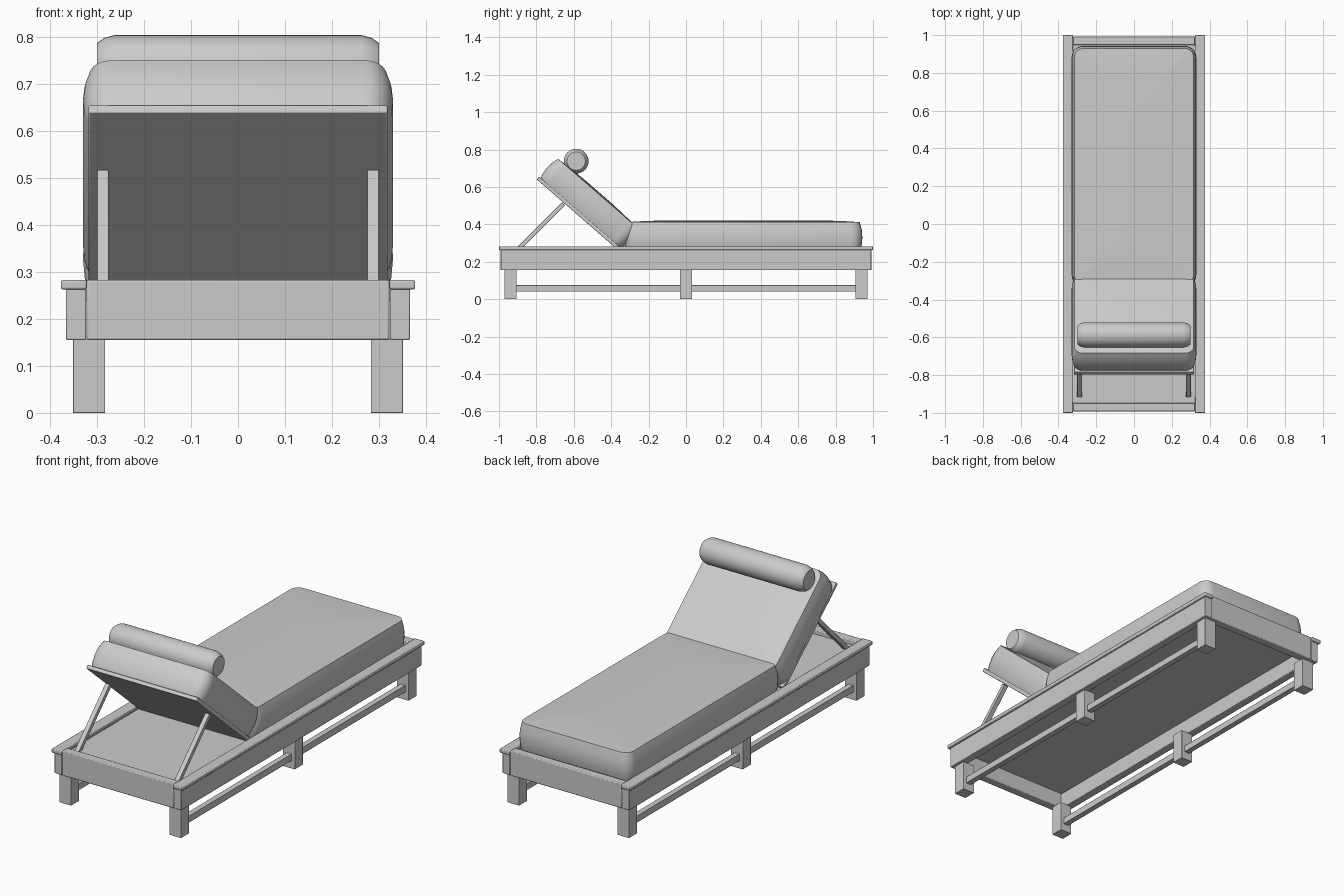
import bpy, bmesh, math
from mathutils import Matrix, Vector

if "Cube" in bpy.data.objects:
    bpy.data.objects.remove(bpy.data.objects["Cube"])

TILT = Matrix.Translation((0, -0.579, 0.45)) @ Matrix.Rotation(math.radians(-41), 4, 'X')


def finish(name, bm, matrix=None, bevel=0.0, angle=35):
    bmesh.ops.recalc_face_normals(bm, faces=bm.faces)
    me = bpy.data.meshes.new(name)
    bm.to_mesh(me)
    bm.free()
    ob = bpy.data.objects.new(name, me)
    bpy.context.collection.objects.link(ob)
    if matrix:
        ob.matrix_world = matrix
    if bevel:
        mod = ob.modifiers.new("bevel", 'BEVEL')
        mod.width, mod.segments = bevel, 2
    bpy.ops.object.select_all(action='DESELECT')
    bpy.context.view_layer.objects.active = ob
    ob.select_set(True)
    bpy.ops.object.shade_smooth_by_angle(angle=math.radians(angle))
    return ob


def box(name, x, y, z, matrix=None, bevel=0.003):
    """Box from (min, max) ranges on each axis."""
    bm = bmesh.new()
    bmesh.ops.create_cube(bm, size=1)
    for v in bm.verts:
        v.co = Vector((r[0] + (r[1] - r[0]) * (c + 0.5) for r, c in zip((x, y, z), v.co)))
    return finish(name, bm, matrix, bevel)


def cushion(name, hx, y0, y1, layers, radius, matrix=None):
    """Stack of rounded rectangles given as (inset, height)."""
    bm = bmesh.new()
    rings = []
    hy, cy, n = (y1 - y0) / 2, (y0 + y1) / 2, 5
    for inset, z in layers:
        r = max(radius - inset, 0.012)
        a, b = hx - inset - r, hy - inset - r
        ring = []
        for q, (sx, sy) in enumerate(((1, 1), (-1, 1), (-1, -1), (1, -1))):
            for i in range(n + 1):
                t = math.pi / 2 * (q + i / n)
                ring.append(bm.verts.new((sx * a + r * math.cos(t), cy + sy * b + r * math.sin(t), z)))
        rings.append(ring)
    for lo, hi in zip(rings, rings[1:]):
        for i in range(len(lo)):
            j = (i + 1) % len(lo)
            bm.faces.new((lo[i], lo[j], hi[j], hi[i]))
    bm.faces.new(rings[0])
    bm.faces.new(rings[-1])
    return finish(name, bm, matrix, angle=40)


# Frame: side rails, cap rails, legs, stretchers and back props
for side, s in (("left", -1), ("right", 1)):
    def span(a, b):
        return sorted((s * a, s * b))
    box(f"{side}_side_rail", span(0.323, 0.366), (-0.99, 0.99), (0.155, 0.265))
    box(f"{side}_cap_rail", span(0.322, 0.377), (-1.0, 1.0), (0.263, 0.283), bevel=0.004)
    for label, y in (("front", -0.938), ("middle", 0), ("back", 0.938)):
        box(f"{side}_{label}_leg", span(0.283, 0.351), (y - 0.033, y + 0.033), (0, 0.158), bevel=0.001)
    for label, y in (("front", -0.47), ("back", 0.47)):
        box(f"{side}_{label}_stretcher", span(0.302, 0.332), (y - 0.44, y + 0.44), (0.04, 0.075), bevel=0.002)
    foot, head = Vector((s * 0.288, -0.91, 0.255)), Vector((s * 0.288, -0.655, 0.51))
    m = Matrix.Translation((foot + head) / 2) @ Matrix.Rotation(
        -math.atan2(head.y - foot.y, head.z - foot.z), 4, 'X')
    h = (head - foot).length / 2
    box(f"{side}_back_prop", (-0.0125, 0.0125), (-0.011, 0.011), (-h, h), m, 0.002)

# End rails and deck
for label, s in (("front", -1), ("back", 1)):
    box(f"{label}_end_rail", (-0.322, 0.322), sorted((s * 0.947, s * 0.992)), (0.155, 0.283), bevel=0.004)
box("deck", (-0.324, 0.324), (-0.95, 0.95), (0.238, 0.26), bevel=0)

# Seat cushion
cushion("seat_cushion", 0.33, -0.33, 0.943,
        [(0.012, 0.26), (0.004, 0.285), (0, 0.33), (0.003, 0.37), (0.014, 0.412),
         (0.09, 0.417), (0.2, 0.421), (0.3, 0.422)], 0.06)

# Tilted backrest board and cushion
box("backrest_board", (-0.318, 0.318), (-0.29, 0.29), (0, 0.02), TILT)
cushion("backrest_cushion", 0.33, -0.29, 0.30,
        [(0.012, 0.018), (0.004, 0.04), (0, 0.085), (0.003, 0.12), (0.014, 0.158),
         (0.09, 0.163), (0.2, 0.167)], 0.06, TILT)

# Bolster pillow with tapered ends
bm = bmesh.new()
rings = []
for x, r in ((-0.30, 0.049), (-0.285, 0.06), (-0.263, 0.066),
             (0.263, 0.066), (0.285, 0.06), (0.30, 0.049)):
    rings.append([bm.verts.new((x, r * math.cos(t * math.tau / 32), r * math.sin(t * math.tau / 32)))
                  for t in range(32)])
for a, b in zip(rings, rings[1:]):
    for i in range(32):
        bm.faces.new((a[i], a[(i + 1) % 32], b[(i + 1) % 32], b[i]))
bm.faces.new(rings[0])
bm.faces.new(rings[-1])
finish("bolster_pillow", bm, Matrix.Translation((0, -0.587, 0.738)))
